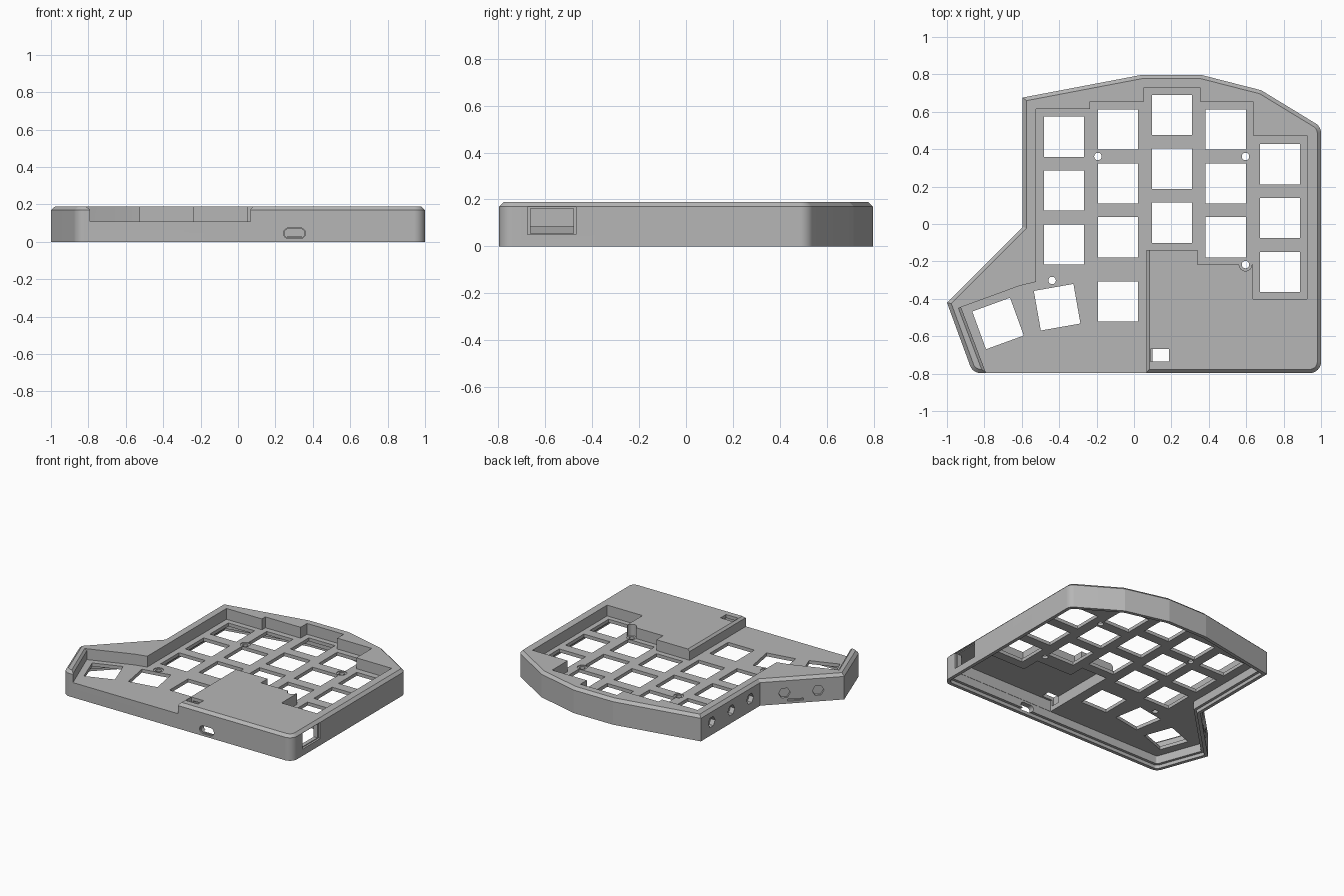
import bpy, bmesh
from math import cos, sin, tan, pi, radians, ceil
from mathutils import Vector, Matrix

cube = bpy.data.objects.get("Cube")
if cube:
    bpy.data.objects.remove(cube, do_unlink=True)

grey = bpy.data.materials.new("case grey")
grey.use_nodes = True
colour = (0.47, 0.47, 0.47, 1)
grey.diffuse_color = colour
grey.node_tree.nodes["Principled BSDF"].inputs["Base Color"].default_value = colour


def loft(name, low, high, z0, z1, levels=(), matrix=Matrix()):
    """Solid through matching outlines; levels holds extra (outline, z) pairs."""
    bm = bmesh.new()
    rings = [[bm.verts.new((p[0], p[1], z)) for p in pts]
             for pts, z in [(low, z0), *levels, (high, z1)]]
    n = len(low)
    for a, b in zip(rings, rings[1:]):
        for i in range(n):
            j = (i + 1) % n
            bm.faces.new((a[i], a[j], b[j], b[i]))
    bm.faces.new(rings[0][::-1])
    bm.faces.new(rings[-1])
    bm.transform(matrix)
    bmesh.ops.recalc_face_normals(bm, faces=bm.faces)
    mesh = bpy.data.meshes.new(name)
    bm.to_mesh(mesh)
    bm.free()
    ob = bpy.data.objects.new(name, mesh)
    bpy.context.collection.objects.link(ob)
    mesh.materials.append(grey)
    return ob


def cut(low, z0, z1, high=None, matrix=Matrix()):
    """Subtract a prism from the case and discard the cutter."""
    tool = loft("cutter", low, high or low, z0, z1, matrix=matrix)
    tool.hide_render = True
    mod = case.modifiers.new("cut", 'BOOLEAN')
    mod.operation, mod.solver, mod.object = 'DIFFERENCE', 'EXACT', tool
    bpy.context.view_layer.objects.active = case
    bpy.ops.object.modifier_apply(modifier=mod.name)
    bpy.data.objects.remove(tool, do_unlink=True)


def rounded(corners):
    """Counter-clockwise outline with an optional radius at each corner."""
    out = []
    n = len(corners)
    for i, (x, y, r) in enumerate(corners):
        p = Vector((x, y))
        if not r:
            out.append(p)
            continue
        d0 = (p - Vector(corners[i - 1][:2])).normalized()
        d1 = (Vector(corners[(i + 1) % n][:2]) - p).normalized()
        turn = d0.angle(d1)
        start = p - d0 * r * tan(turn / 2)
        centre = start + Vector((-d0.y, d0.x)) * r
        steps = ceil(turn / radians(6))
        for k in range(steps + 1):
            out.append(centre + Matrix.Rotation(turn * k / steps, 2) @ (start - centre))
    return out


def inset(pts, d):
    """Move every side of a counter-clockwise outline inward by d."""
    out = []
    for i, p in enumerate(pts):
        a = (p - pts[i - 1]).normalized()
        b = (pts[(i + 1) % len(pts)] - p).normalized()
        na, nb = Vector((-a.y, a.x)), Vector((-b.y, b.x))
        out.append(p + (na + nb) * d / (1 + na.dot(nb)))
    return out


def ring(r, n, x=0, y=0):
    return [(x + r * cos(2 * pi * i / n), y + r * sin(2 * pi * i / n)) for i in range(n)]


def rect(w, h, x=0, y=0):
    return [(x - w / 2, y - h / 2), (x + w / 2, y - h / 2),
            (x + w / 2, y + h / 2), (x - w / 2, y + h / 2)]


def stadium(half, r, n=12):
    return [((half - r) * (1 if i <= n else -1) + r * sin(pi * k / n), -r * cos(pi * k / n))
            for i in range(2 * n + 2) for k in [i if i <= n else i - 1]]


def on_wall(x, y, z, nx, ny):
    """Frame with local z pointing out of a wall and local y up."""
    n = Vector((nx, ny, 0)).normalized()
    up = Vector((0, 0, 1))
    m = Matrix((up.cross(n), up, n)).transposed().to_4x4()
    m.translation = (x, y, z)
    return m


# Outer shell with a chamfered top rim
outline = rounded([(-0.862, -0.797, 0.06), (1, -0.797, 0.06), (1, 0.52, 0.06),
                   (0.68, 0.715, 0), (0.36, 0.797, 0), (0.04, 0.797, 0),
                   (-0.595, 0.676, 0), (-0.595, -0.015, 0), (-1, -0.42, 0)])
case = loft("keyboard_case", outline, inset(outline, 0.02), 0, 0.19, [(outline, 0.17)])

# Hollow underside: lip for the base plate, main cavity, controller bay
cut(inset(outline, 0.025), -0.05, 0.025)
cut(inset(outline, 0.045), -0.05, 0.085)
cut([(0.1, -0.75), (0.953, -0.75), (0.953, -0.43), (0.6, -0.43),
     (0.6, -0.29), (0.31, -0.29), (0.31, -0.17), (0.1, -0.17)], 0.05, 0.165)

# Sunken key deck, open at the front
cut([(-0.752, -0.9), (0.068, -0.9), (0.068, -0.14), (0.34, -0.14), (0.34, -0.217),
     (0.636, -0.217), (0.636, -0.4), (0.925, -0.4), (0.925, 0.473), (0.636, 0.473),
     (0.636, 0.655), (0.353, 0.655), (0.353, 0.73), (0.053, 0.73), (0.053, 0.655),
     (-0.235, 0.655), (-0.235, 0.615), (-0.525, 0.615), (-0.525, -0.31),
     (-0.61, -0.33), (-0.925, -0.445)], 0.11, 0.3)

# Chamfers along the two free inner edges of the deck
for p, q in [((0.068, -0.9), (0.068, -0.14)), ((-0.752, -0.9), (-0.925, -0.445))]:
    p, q = Vector(p), Vector(q)
    side = Vector((q.y - p.y, p.x - q.x)).normalized()
    if p.x < 0:
        side = -side
    low = [p - side * 0.02, q - side * 0.02, q, p]
    high = low[:2] + [q + side * 0.03, p + side * 0.03]
    cut(low, 0.175, 0.205, high)

# Switch openings: straight columns, then two turned thumb keys
columns = [(-0.374, 0.467, 3), (-0.086, 0.505, 3), (0.203, 0.583, 3),
           (0.49, 0.505, 3), (0.78, 0.32, 3)]
keys = [(x, top - 0.288 * i, 0) for x, top, count in columns for i in range(count)]
keys += [(-0.086, -0.415, 0), (-0.411, -0.445, 10), (-0.727, -0.532, 20)]
for x, y, angle in keys:
    cut(rect(0.215, 0.215), 0.04, 0.16,
        matrix=Matrix.Translation((x, y, 0)) @ Matrix.Rotation(radians(angle), 4, 'Z'))

# Countersunk screw holes
for x, y in [(-0.193, 0.361), (0.596, 0.361), (0.596, -0.217), (-0.438, -0.302)]:
    cut(ring(0.034, 24, x, y), 0.105, 0.25)
    cut(ring(0.02, 24, x, y), 0.04, 0.15)

# Reset opening in the controller bay roof
cut(rect(0.1, 0.065, 0.137, -0.702), 0.12, 0.25)

# Cable port on the front
front = on_wall(0.302, -0.797, 0.046, 0, -1)
cut(stadium(0.059, 0.029), -0.012, 0.05, matrix=front)
cut(stadium(0.054, 0.024), -0.08, 0.05, matrix=front)

# Socket opening on the right-hand end
socket = on_wall(1, -0.572, 0.109, 1, 0)
cut(rect(0.208, 0.118), -0.015, 0.05, matrix=socket)
cut(rect(0.184, 0.106), -0.09, 0.05, matrix=socket)

# Hexagonal recesses and a slot on the left-hand walls
for y in (0.55, 0.32, 0.1):
    cut(ring(0.04, 6), -0.035, 0.05, matrix=on_wall(-0.595, y, 0.095, -1, 0))
for t in (0.29, 0.69):
    d = 0.405 * t
    cut(ring(0.04, 6), -0.02, 0.05, matrix=on_wall(-0.595 - d, -0.015 - d, 0.08, -1, 1))
cut(rect(0.11, 0.014), -0.015, 0.05, matrix=on_wall(-0.765, -0.185, 0.025, -1, 1))

# Smooth only the rounded corners
bpy.ops.object.select_all(action='DESELECT')
case.select_set(True)
bpy.context.view_layer.objects.active = case
bpy.ops.object.shade_smooth_by_angle(angle=radians(8))
